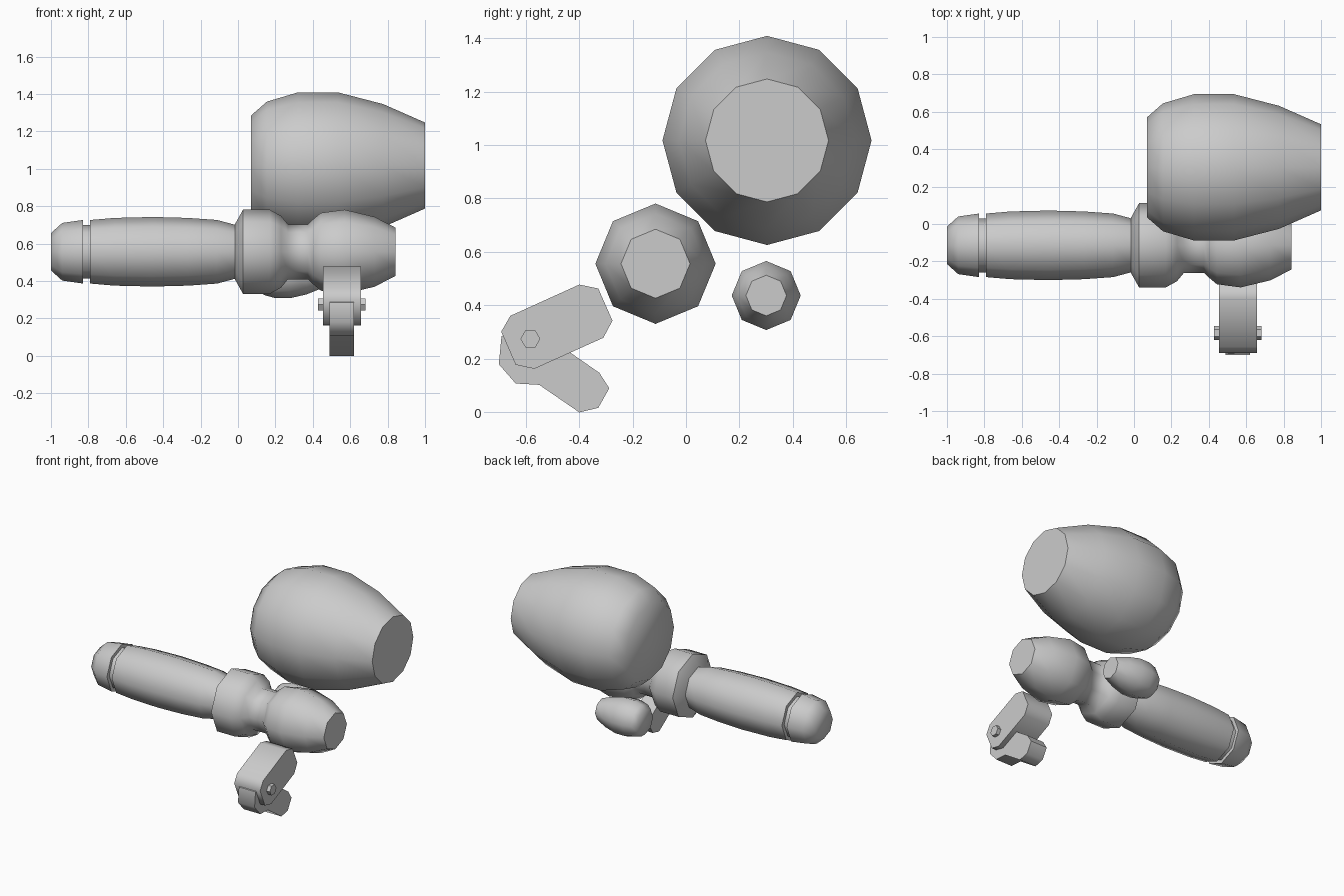
import bpy, bmesh
from math import cos, sin, pi, radians

if "Cube" in bpy.data.objects:
    bpy.data.objects.remove(bpy.data.objects["Cube"])


def finish(name, bm):
    bmesh.ops.recalc_face_normals(bm, faces=bm.faces[:])
    me = bpy.data.meshes.new(name)
    bm.to_mesh(me)
    bm.free()
    ob = bpy.data.objects.new(name, me)
    bpy.context.collection.objects.link(ob)
    bpy.ops.object.select_all(action='DESELECT')
    ob.select_set(True)
    bpy.context.view_layer.objects.active = ob
    bpy.ops.object.shade_smooth_by_angle(angle=radians(57))
    return ob


def loft(name, loops):
    """Skin a list of equal-length point loops and cap both ends."""
    bm = bmesh.new()
    rings = [[bm.verts.new(p) for p in loop] for loop in loops]
    n = len(rings[0])
    for a, b in zip(rings, rings[1:]):
        for i in range(n):
            j = (i + 1) % n
            bm.faces.new((a[i], a[j], b[j], b[i]))
    bm.faces.new(rings[0])
    bm.faces.new(rings[-1])
    return finish(name, bm)


def lathe(name, profile, y, z, sides):
    """Turned part along x; profile is (x, radius)."""
    return loft(name, [[(x, y + r * cos(2 * pi * k / sides), z + r * sin(2 * pi * k / sides))
                        for k in range(sides)] for x, r in profile])


def plate(name, outline, x0, x1):
    """Side outline (y, z) extruded along x."""
    return loft(name, [[(x, y, z) for y, z in outline] for x in (x0, x1)])


# Large and small bulbs share one profile
bulb = [(0.07, 0.268), (0.155, 0.342), (0.32, 0.391), (0.535, 0.391), (0.775, 0.329), (1.0, 0.23)]
lathe("large_bulb", bulb, 0.303, 1.017, 12)
lathe("small_bulb", [(0.11 + (x - 0.07) * 0.365, r * 0.33) for x, r in bulb], 0.30, 0.437, 8)

# Main shaft: grooved handle, then collar, neck and nose
AY, AZ = -0.114, 0.556
lathe("handle", [(-1.0, 0.10), (-0.94, 0.154), (-0.828, 0.17), (-0.828, 0.144), (-0.79, 0.144),
                 (-0.79, 0.17), (-0.66, 0.181), (-0.455, 0.186), (-0.267, 0.181),
                 (-0.112, 0.17), (-0.015, 0.144)], AY, AZ, 8)
lathe("collar_and_nose", [(-0.015, 0.15), (0.027, 0.225), (0.17, 0.225), (0.23, 0.192),
                          (0.267, 0.147), (0.374, 0.147), (0.40, 0.172), (0.443, 0.208),
                          (0.57, 0.225), (0.73, 0.187), (0.842, 0.129)], AY, AZ, 8)

# Hinged arm: upper link, lower link and hex pin
plate("upper_link", [(-0.399, 0.478), (-0.328, 0.463), (-0.275, 0.343), (-0.309, 0.279),
                     (-0.567, 0.163), (-0.637, 0.178), (-0.691, 0.302), (-0.657, 0.361)],
      0.454, 0.657)
plate("lower_link", [(-0.70, 0.18), (-0.637, 0.108), (-0.549, 0.103), (-0.399, 0.0),
                     (-0.328, 0.017), (-0.287, 0.09), (-0.324, 0.148), (-0.50, 0.27),
                     (-0.62, 0.32), (-0.69, 0.285)], 0.49, 0.62)
lathe("hinge_pin", [(0.427, 0.037), (0.683, 0.037)], -0.582, 0.275, 6)
